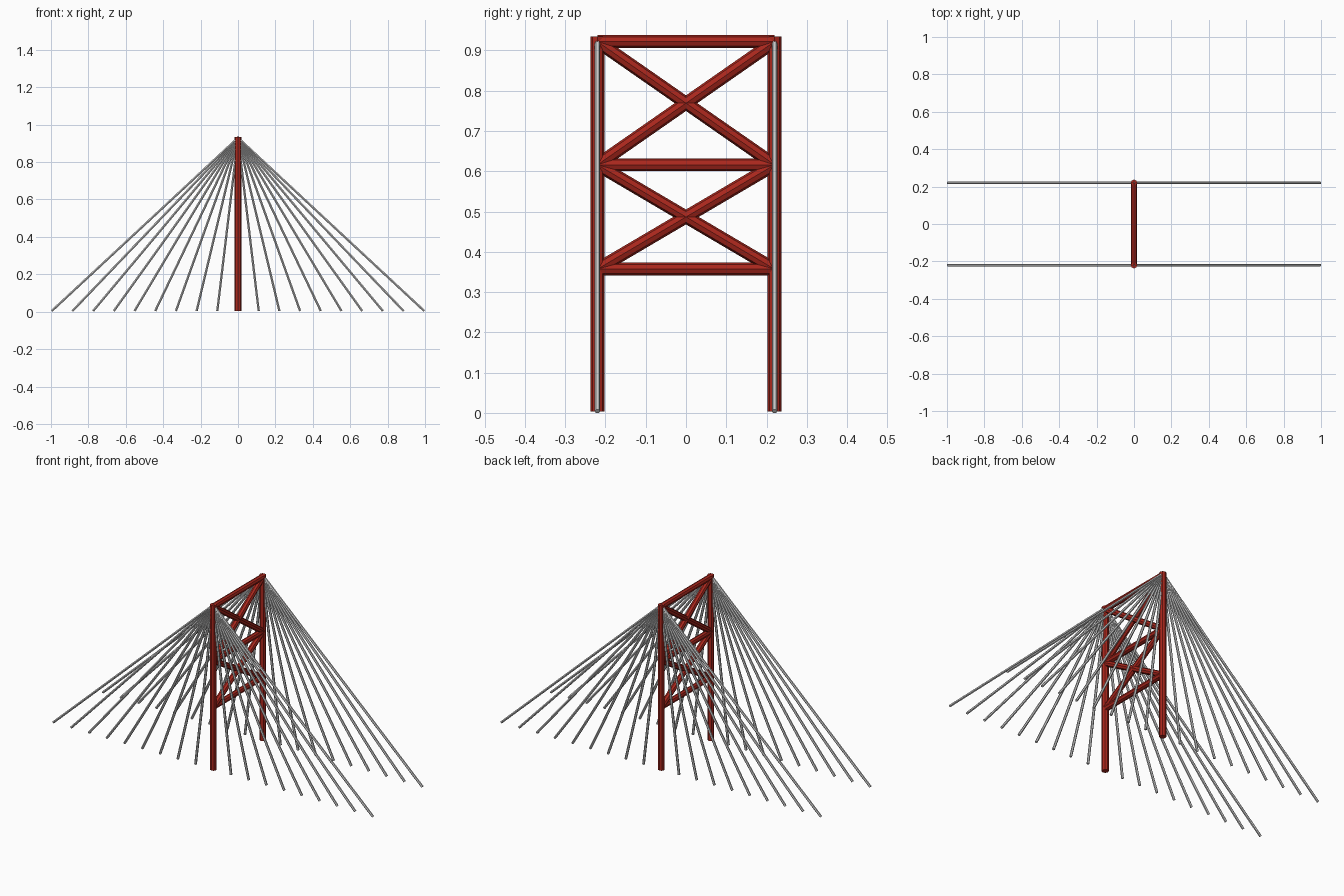
import bpy
from math import atan2
from mathutils import Vector

if "Cube" in bpy.data.objects:
    bpy.data.objects.remove(bpy.data.objects["Cube"])

LEG_Y = 0.22
BASE_Z, TOP_Z = 0.004, 0.934
LEVELS = [0.357, 0.616, 0.922]

red = bpy.data.materials.new("red_paint")
red.diffuse_color = (0.4, 0.02, 0.012, 1)
red.use_nodes = True
red.node_tree.nodes["Principled BSDF"].inputs["Base Color"].default_value = red.diffuse_color


def rod(name, a, b, radius, sides, mat=None):
    """Straight flat-sided rod from a to b, lying in an xz or yz plane."""
    a, b = Vector(a), Vector(b)
    d = b - a
    rot = (-atan2(d.y, d.z), 0, 0) if abs(d.y) > 1e-6 else (0, atan2(d.x, d.z), 0)
    bpy.ops.mesh.primitive_cylinder_add(vertices=sides, radius=radius, depth=d.length,
                                        location=(a + b) / 2, rotation=rot)
    obj = bpy.context.object
    obj.name = name
    if mat:
        obj.data.materials.append(mat)


# Tower legs
for side, s in (("front", -1), ("back", 1)):
    rod(f"{side}_leg", (0, s * LEG_Y, BASE_Z), (0, s * LEG_Y, TOP_Z), 0.0175, 8, red)

# Horizontal crossbeams
for i, z in enumerate(LEVELS):
    rod(f"crossbeam_{i + 1}", (0, -LEG_Y, z), (0, LEG_Y, z), 0.016, 8, red)

# Diagonal X braces between crossbeams
for i, (lo, hi) in enumerate(zip(LEVELS, LEVELS[1:])):
    for side, s in (("rising", 1), ("falling", -1)):
        rod(f"{side}_brace_{i + 1}", (0, -s * LEG_Y, lo), (0, s * LEG_Y, hi), 0.016, 8, red)

# Fans of stay cables on both sides of each leg
for row, sy in (("front", -1), ("back", 1)):
    for side, sx in (("left", -1), ("right", 1)):
        for i in range(1, 10):
            rod(f"{row}_{side}_cable_{i}", (0, sy * LEG_Y, 0.93),
                (sx * i * 0.996 / 9, sy * LEG_Y, BASE_Z), 0.007, 6)
